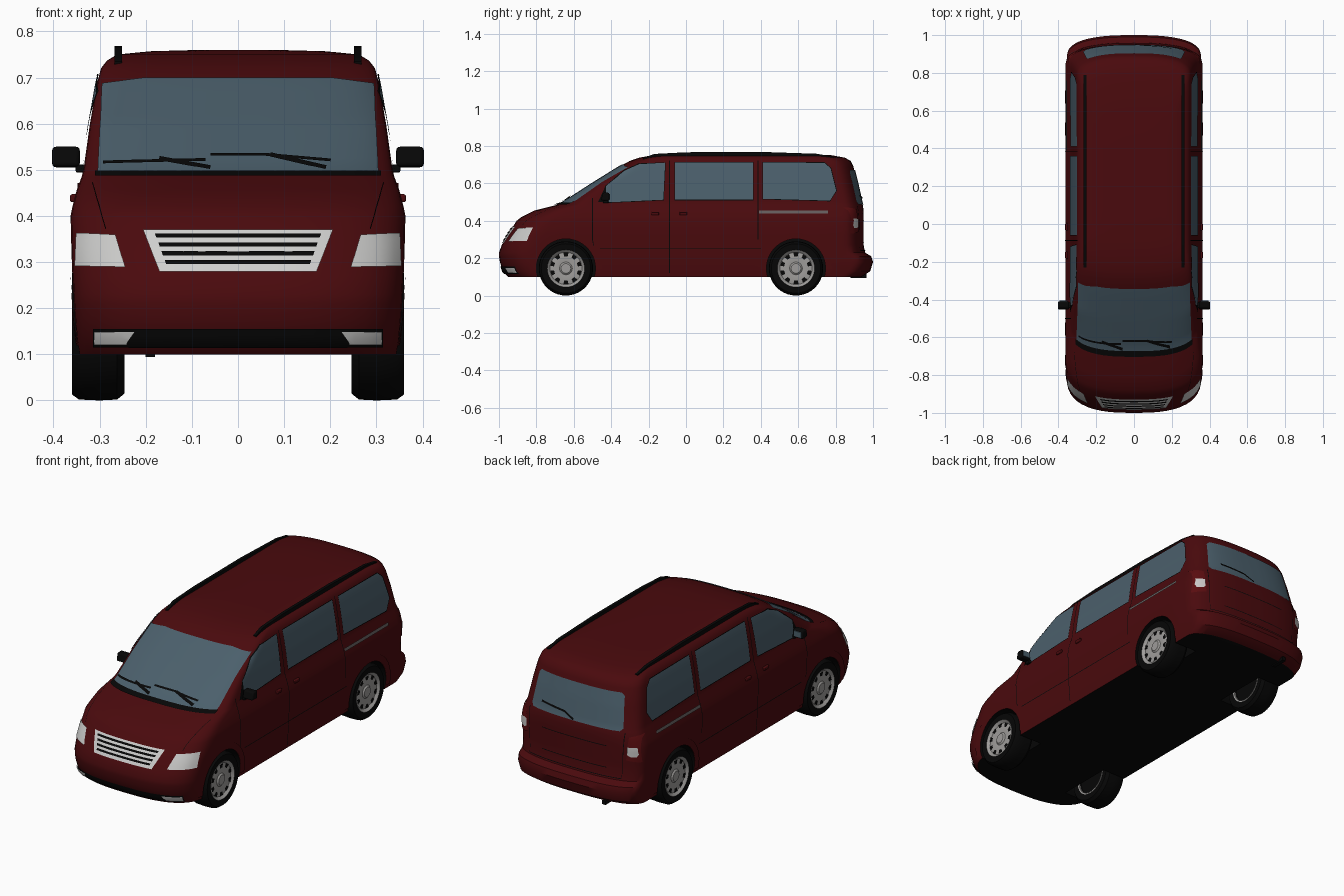
import bpy, bmesh, math
from mathutils import Vector, Matrix
from mathutils.bvhtree import BVHTree

if "Cube" in bpy.data.objects:
    bpy.data.objects.remove(bpy.data.objects["Cube"])


def material(name, r, g, b):
    m = bpy.data.materials.new(name)
    m.use_nodes = True
    m.diffuse_color = (r, g, b, 1)
    shader = next(n for n in m.node_tree.nodes if n.type == "BSDF_PRINCIPLED")
    shader.inputs["Base Color"].default_value = (r, g, b, 1)
    return m


RED = material("dark red paint", .068, .003, .004)
BLACK = material("black plastic", .002, .002, .002)
GLASS = material("blue grey glass", .07, .115, .148)
LAMP = material("clear lamp", .6, .6, .59)
CHROME = material("chrome", .62, .62, .61)
RIM = material("wheel silver", .34, .33, .32)
TRIM = material("grey trim", .13, .11, .11)
TAIL = material("tail lamp red", .1, .004, .005)
made = []


def finish(name, bm, mats, mirror=False, bevel=0):
    mesh = bpy.data.meshes.new(name)
    bm.to_mesh(mesh)
    bm.free()
    for m in mats:
        mesh.materials.append(m)
    ob = bpy.data.objects.new(name, mesh)
    bpy.context.collection.objects.link(ob)
    if bevel:
        mod = ob.modifiers.new("bevel", "BEVEL")
        mod.width, mod.segments = bevel, 3
    if mirror:
        ob.modifiers.new("mirror", "MIRROR")
    made.append(ob)
    return ob


# Body shell: horizontal slices (height, front, rear, half width)
SLICES = [
    (.10, -.95, .94, .345), (.13, -.98, .985, .35), (.18, -.995, 1, .354),
    (.21, -1, .99, .356), (.23, -1, .957, .357), (.27, -.985, .95, .359),
    (.32, -.957, .95, .361), (.4, -.905, .95, .363), (.42, -.88, .95, .359),
    (.455, -.81, .95, .35), (.485, -.69, .945, .339), (.5, -.655, .94, .335),
    (.6, -.5, .918, .321), (.69, -.355, .895, .305), (.72, -.3, .88, .297),
    (.737, -.25, .85, .284), (.75, -.18, .78, .262), (.757, -.09, .6, .19),
    (.76, .05, .35, .08)]


def slice_ring(z, front, rear, width):
    depth = .2 - .1 * min(max((z - .42) / .15, 0), 1)
    half = []
    for end, d, n in ((front, depth, 2.7), (rear, -.115, 2.6)):
        arc = []
        for i in range(13):
            t = i / 12 * math.pi / 2
            c = max(math.cos(t), 0)
            arc.append((width * math.sin(t) ** (2 / n), end + d * (1 - c ** (2 / n))))
        half.append(arc)
    nose, tail = half[0], half[1][::-1]
    a, b = nose[-1][1], tail[0][1]
    side = [(width, a + (b - a) * i / 12) for i in range(1, 12)]
    right = nose + side + tail
    left = [(-x, y) for x, y in right[-2:0:-1]]
    return [(x, y, z) for x, y in right + left]


bm = bmesh.new()
rings = [[bm.verts.new(p) for p in slice_ring(*s)] for s in SLICES]
for low, high in zip(rings, rings[1:]):
    for i in range(len(low)):
        j = (i + 1) % len(low)
        bm.faces.new((low[i], low[j], high[j], high[i]))
bm.faces.new(rings[-1])
floor = bm.faces.new(rings[0][::-1])
floor.material_index = 1
bmesh.ops.recalc_face_normals(bm, faces=bm.faces)
surface = BVHTree.FromBMesh(bm)
body = finish("body", bm, [RED, BLACK])

# Wheel wells cut from the shell
AXLES = {"front": -.642, "rear": .588}
bm = bmesh.new()
for y in AXLES.values():
    for s in (-1, 1):
        place = Matrix.Translation((s * .36, y, .145)) @ Matrix.Rotation(math.pi / 2, 4, "Y")
        bmesh.ops.create_cone(bm, cap_ends=True, segments=40, radius1=.158,
                              radius2=.158, depth=.3, matrix=place)
for f in bm.faces:
    f.material_index = 1
cutter = finish("wheel_well_cutter", bm, [RED, BLACK])
made.remove(cutter)
cutter.hide_render = True
cut = body.modifiers.new("wells", "BOOLEAN")
cut.operation, cut.solver, cut.object = "DIFFERENCE", "EXACT", cutter
bpy.context.view_layer.objects.active = body
bpy.ops.object.modifier_apply(modifier=cut.name)
bpy.data.objects.remove(cutter)

VIEWS = {"side": (Vector((1, 0, 0)), lambda u, v: (2, u, v)),
         "front": (Vector((0, -1, 0)), lambda u, v: (u, -2, v)),
         "rear": (Vector((0, 1, 0)), lambda u, v: (u, 2, v))}


def plate(name, polys, mat, view, lift=.004, mirror=False):
    """Thin plates laid on the body: flat outlines are gridded, then dropped on it."""
    out, to3d = VIEWS[view]
    bm = bmesh.new()
    for poly in polys:
        bm.faces.new([bm.verts.new(to3d(*p)) for p in poly])
    bmesh.ops.remove_doubles(bm, verts=bm.verts, dist=1e-5)
    for axis in range(3):
        if abs(out[axis]) > .5:
            continue
        normal = Vector([float(k == axis) for k in range(3)])
        values = [v.co[axis] for v in bm.verts]
        lo, hi = min(values), max(values)
        count = int((hi - lo) / .016) + 1
        for i in range(1, count):
            geom = bm.verts[:] + bm.edges[:] + bm.faces[:]
            bmesh.ops.bisect_plane(bm, geom=geom, plane_no=normal,
                                   plane_co=normal * (lo + (hi - lo) * i / count))
    missed = []
    for v in bm.verts:
        hit, normal, _, _ = surface.ray_cast(v.co, -out)
        if hit is None:
            missed.append(v)
        else:
            v.co = hit + normal * lift
    bmesh.ops.delete(bm, geom=missed, context="VERTS")
    bm.normal_update()
    bmesh.ops.reverse_faces(bm, faces=[f for f in bm.faces if f.normal.dot(out) < 0])
    return finish(name, bm, [mat], mirror)


def strip(points, width, closed=False):
    pts = [Vector(p) for p in points]
    n = len(pts)
    edges = []
    for i, p in enumerate(pts):
        a = pts[i - 1] if i or closed else p
        b = pts[(i + 1) % n] if i < n - 1 or closed else p
        t = (b - a).normalized() * width / 2
        edges.append((p + Vector((-t.y, t.x)), p - Vector((-t.y, t.x))))
    return [(edges[i][0], edges[i][1], edges[(i + 1) % n][1], edges[(i + 1) % n][0])
            for i in range(n if closed else n - 1)]


def rect(u0, u1, v0, v1):
    return [(u0, v0), (u1, v0), (u1, v1), (u0, v1)]


def prism(name, outline, x0, x1, mat, mirror=True, bevel=0):
    bm = bmesh.new()
    face = bm.faces.new([bm.verts.new((x0, y, z)) for y, z in outline])
    new = bmesh.ops.extrude_face_region(bm, geom=[face])["geom"]
    bmesh.ops.translate(bm, vec=(x1 - x0, 0, 0),
                        verts=[g for g in new if isinstance(g, bmesh.types.BMVert)])
    bmesh.ops.recalc_face_normals(bm, faces=bm.faces)
    return finish(name, bm, [mat], mirror, bevel)


# Side glass with thin dark seals
SIDE_GLASS = {
    "front_door_window": [(-.43, .495), (-.12, .51), (-.11, .71), (-.25, .703),
                          (-.33, .665), (-.43, .585)],
    "sliding_door_window": rect(-.06, .36, .51, .712),
    "rear_side_window": [(.41, .515), (.77, .505), (.805, .56), (.775, .68),
                         (.74, .71), (.41, .712)]}
for name, outline in SIDE_GLASS.items():
    plate(name, [outline], GLASS, "side", .004, True)
    plate(name + "_seal", strip(outline, .004, True), BLACK, "side", .005, True)
plate("mirror_sail", [[(-.47, .5), (-.43, .497), (-.43, .585)]], BLACK, "side", .004, True)

# Windshield, rear window, cowl and wipers
plate("windshield", [[(-.303, .49), (.303, .49), (.293, .685), (.2, .697),
                      (-.2, .697), (-.293, .685)]], GLASS, "front")
plate("rear_window", [[(-.255, .485), (.255, .485), (.268, .5), (.25, .655), (.235, .67),
                       (-.235, .67), (-.25, .655), (-.268, .5)]], GLASS, "rear")
plate("cowl", [rect(-.308, .308, .482, .493)], BLACK, "front", .006)
plate("front_wipers", strip([(-.29, .51), (-.07, .515)], .006)
      + strip([(-.17, .518), (-.06, .498)], .009)
      + strip([(-.06, .526), (.06, .526), (.2, .514)], .006)
      + strip([(.07, .526), (.19, .498)], .009), BLACK, "front", .009)
plate("rear_wiper", strip([(.0, .49), (.06, .518), (.2, .53)], .01), BLACK, "rear", .009)

# Door, hood and tailgate seams, side mouldings
for name, path in {"front_door_seam": [(-.5, .52), (-.5, .3), (-.47, .13)],
                   "middle_door_seam": [(-.088, .12), (-.088, .72)],
                   "rear_door_seam": [(.385, .3), (.385, .72)],
                   "side_moulding": [(-.46, .25), (.4, .25)]}.items():
    plate(name, strip(path, .004), BLACK, "side", .003, True)
plate("sliding_door_rail", strip([(.39, .445), (.76, .445)], .016), TRIM, "side", .005, True)
plate("hood_seam", strip([(.285, .37), (.3, .42), (.315, .47)], .002), BLACK, "front", .003, True)
plate("tailgate_seam", strip([(-.28, .48), (-.27, .24), (.27, .24), (.28, .48)], .004),
      BLACK, "rear", .003)
plate("plate_recess_edge", strip(rect(-.19, .19, .285, .4), .004, True), BLACK, "rear", .003)

# Grille: bright surround with dark slots
plate("grille", [[(-.17, .278), (.17, .278), (.205, .368), (-.205, .368)]], CHROME, "front", .004)
slots = []
for i in range(4):
    z = .292 + i * .019
    w = .155 + i * .007
    slots.append([(-w, z), (w, z), (w + .003, z + .009), (-w - .003, z + .009)])
plate("grille_slots", slots, BLACK, "front", .007)

# Lamps and lower intake
plate("headlight", [[(.243, .287), (.35, .29), (.347, .362), (.264, .357)]], LAMP, "front", .005, True)
plate("lower_intake", [rect(-.312, .312, .117, .156)], BLACK, "front", .004)
plate("fog_lamp", [[(.24, .125), (.308, .125), (.308, .15), (.222, .15)]], LAMP, "front", .007, True)
plate("tail_lamp", [[(.29, .34), (.353, .33), (.344, .47), (.3, .46)]], TAIL, "rear", .004, True)
plate("reversing_lamp", [[(.295, .37), (.31, .36), (.335, .36), (.342, .375), (.338, .41),
                          (.295, .41)]], LAMP, "rear", .007, True)

# Wheel arch flares
for end, y in AXLES.items():
    arc = [(y - .175 * math.cos(a), .145 + .175 * math.sin(a))
           for a in (math.radians(-8 + 196 * i / 24) for i in range(25))]
    plate(end + "_arch_flare", strip(arc, .034), RED, "side", .004, True)

# Wing mirrors, handles, roof rails, exhaust
prism("mirror_housing", [(-.455, .508), (-.41, .505), (-.41, .55), (-.445, .55)], .343, .403,
      BLACK, bevel=.008)
prism("mirror_glass", rect(-.411, -.406, .513, .543), .351, .395, GLASS)
prism("mirror_arm", rect(-.445, -.415, .494, .512), .325, .352, BLACK, bevel=.004)
prism("front_door_handle", rect(-.185, -.145, .43, .447), .345, .364, RED, bevel=.004)
prism("sliding_door_handle", rect(-.035, .005, .43, .447), .345, .364, RED, bevel=.004)
prism("roof_rail", [(-.23, .72), (-.23, .735), (-.17, .757), (0, .766), (.4, .768),
                    (.7, .758), (.79, .742), (.79, .72)], .252, .268, BLACK)
prism("exhaust_tip", rect(.88, .965, .094, .115), -.2, -.18, BLACK, False)


def lathe(name, profile, mat, y):
    bm = bmesh.new()
    verts = [bm.verts.new((x, 0, r)) for r, x in profile]
    edges = [bm.edges.new(p) for p in zip(verts, verts[1:] + verts[:1])]
    bmesh.ops.spin(bm, geom=verts + edges, axis=(1, 0, 0), cent=(0, 0, 0),
                   angle=math.tau, steps=40)
    bmesh.ops.remove_doubles(bm, verts=bm.verts, dist=1e-5)
    bmesh.ops.dissolve_degenerate(bm, edges=bm.edges, dist=1e-5)
    bmesh.ops.recalc_face_normals(bm, faces=bm.faces)
    finish(name, bm, [mat], True).location = (0, y, .145)


# Wheels: tyre with dark inner side, bright rim, dark gaps around its edge
for end, y in AXLES.items():
    lathe(end + "_tyre", [(0, .265), (.09, .265), (.096, .25), (.13, .246), (.143, .262),
                          (.145, .3), (.143, .345), (.132, .36), (.098, .357), (.096, .33),
                          (0, .33)], BLACK, y)
    lathe(end + "_rim", [(0, .354), (.026, .354), (.034, .347), (.06, .35), (.086, .346),
                         (.1, .359), (.1, .335), (0, .335)], RIM, y)
    lathe(end + "_inner_lip", [(.09, .248), (.098, .247), (.098, .255), (.09, .255)], RIM, y)
    bm = bmesh.new()
    for i in range(10):
        turn = Matrix.Rotation(math.tau * i / 10, 3, "X")
        corners = [(-.009, .064), (.009, .064), (.014, .084), (-.014, .084)]
        bm.faces.new([bm.verts.new(turn @ Vector((.351, u, v))) for u, v in corners])
    finish(end + "_rim_gaps", bm, [BLACK], True).location = (0, y, .145)

# Smooth shading with crisp edges
bpy.ops.object.select_all(action="DESELECT")
for ob in made:
    ob.select_set(True)
bpy.context.view_layer.objects.active = body
bpy.ops.object.shade_smooth_by_angle(angle=math.radians(35))
